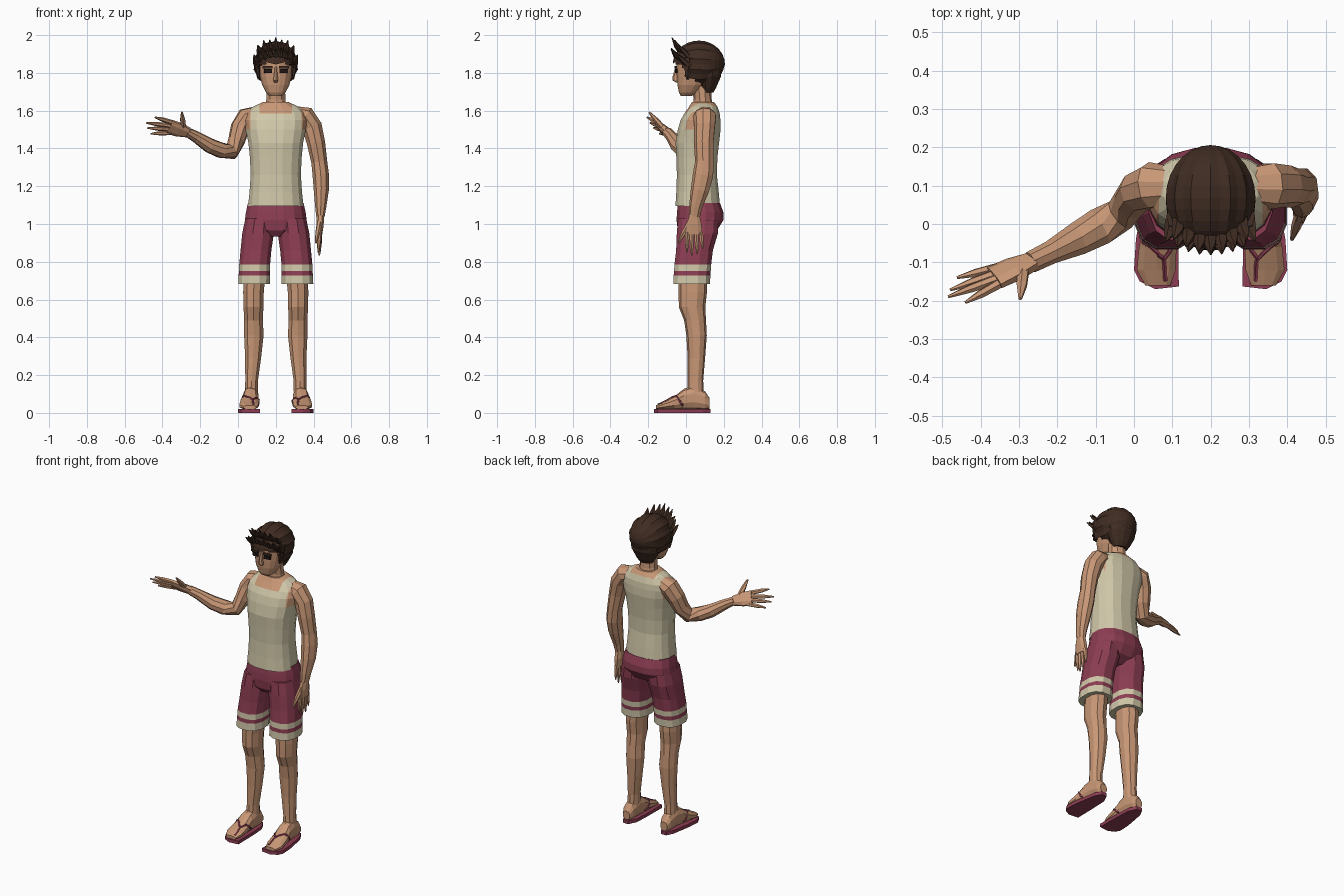
import bpy, bmesh, math
from mathutils import Vector
from mathutils.bvhtree import BVHTree

if "Cube" in bpy.data.objects:
    bpy.data.objects.remove(bpy.data.objects["Cube"])

MID = 0.2  # x of the body's plane of symmetry


def material(name, rgb):
    m = bpy.data.materials.new(name)
    m.use_nodes = True
    m.diffuse_color = (*rgb, 1)
    m.node_tree.nodes["Principled BSDF"].inputs["Base Color"].default_value = (*rgb, 1)
    return m


SKIN = material("skin tan", (0.58, 0.31, 0.18))
CREAM = material("cream cloth", (0.64, 0.58, 0.40))
CRIMSON = material("crimson cloth", (0.27, 0.048, 0.088))
HAIR = material("dark brown hair", (0.05, 0.025, 0.016))
DARK = material("near black", (0.012, 0.008, 0.007))


def finish(name, bm, mats, rule=None):
    bmesh.ops.recalc_face_normals(bm, faces=bm.faces[:])
    if rule:
        for f in bm.faces:
            f.material_index = rule(f.calc_center_median())
    me = bpy.data.meshes.new(name)
    bm.to_mesh(me)
    bm.free()
    for m in mats:
        me.materials.append(m)
    ob = bpy.data.objects.new(name, me)
    bpy.context.collection.objects.link(ob)
    return ob


def tube(path, n=8, ref=(1, 0, 0), axis=None, p=2.0):
    """Skin superellipse rings (x, y, z, half width along ref, half depth)."""
    bm = bmesh.new()
    pts = [Vector(q[:3]) for q in path]
    rings = []
    for i, q in enumerate(path):
        d = Vector(axis) if axis else pts[min(i + 1, len(pts) - 1)] - pts[max(i - 1, 0)]
        d.normalize()
        u = Vector(ref)
        u = (u - d * u.dot(d)).normalized()
        v = d.cross(u)
        ring = []
        for k in range(n):
            a = math.tau * (k + 0.5) / n
            c, s = math.cos(a), math.sin(a)
            c = math.copysign(abs(c) ** (2 / p), c) * q[3]
            s = math.copysign(abs(s) ** (2 / p), s) * q[4]
            ring.append(bm.verts.new(pts[i] + u * c + v * s))
        rings.append(ring)
    for a, b in zip(rings, rings[1:]):
        for k in range(n):
            bm.faces.new((a[k], a[(k + 1) % n], b[(k + 1) % n], b[k]))
    bm.faces.new(rings[0])
    bm.faces.new(rings[-1])
    return bm


def stack(rows, n=16, p=2.4):
    """Horizontal rings given as (z, front y, back y, half width) about the middle."""
    return tube([(MID, (a + b) / 2, z, w, (b - a) / 2) for z, a, b, w in rows],
                n, axis=(0, 0, 1), p=p)


def limb(name, path, mat=SKIN, **kw):
    return finish(name, tube(path, **kw), [mat])


def box(name, centre, size, mat, turn=0):
    bm = bmesh.new()
    bmesh.ops.create_cube(bm, size=1)
    for v in bm.verts:
        v.co = Vector([a * b for a, b in zip(v.co, size)])
        v.co.y += v.co.x * turn
        v.co += Vector(centre)
    return finish(name, bm, [mat])


# Torso: vest with skin showing at the neckline and armholes
bm = stack([(1.095, -.058, .182, .149), (1.17, -.053, .175, .141), (1.26, -.05, .165, .135),
            (1.35, -.053, .168, .139), (1.43, -.057, .177, .147), (1.5, -.045, .185, .162),
            (1.55, -.03, .184, .168), (1.585, -.01, .18, .16), (1.62, .015, .168, .125),
            (1.645, .03, .15, .07)])
for dx in (-.135, -.085, .085, .135):
    bmesh.ops.bisect_plane(bm, geom=bm.verts[:] + bm.edges[:] + bm.faces[:],
                           plane_co=(MID + dx, 0, 0), plane_no=(1, 0, 0))


def vest_rule(c):
    dx = abs(c.x - MID)
    neckline = c.z > (1.585 if c.y < .08 else 1.63) and dx < .085
    return int(neckline or c.z > 1.63 or (dx > .135 and c.z > 1.47))


finish("vest_torso", bm, [CREAM, SKIN], vest_rule)
limb("neck", [(MID, .092, 1.6, .064, .055), (MID, .088, 1.66, .053, .048),
              (MID, .08, 1.76, .052, .05)], axis=(0, 0, 1), n=10)

# Shorts: seat plus two striped legs
finish("shorts_seat", stack([(.935, -.02, .11, .07), (.965, -.045, .165, .15),
                             (1.02, -.052, .2, .166), (1.06, -.05, .2, .161),
                             (1.11, -.044, .183, .15)]), [CRIMSON])
for s, side in ((1, "left"), (-1, "right")):
    def X(d):
        return MID + s * d

    legs = [(.085, .065, 1.03, .078, .11), (.094, .06, .95, .086, .112),
            (.105, .045, .86, .084, .1), (.112, .036, .785, .084, .1),
            (.113, .034, .752, .084, .1), (.114, .032, .728, .085, .1),
            (.115, .03, .683, .086, .1)]
    finish("shorts_leg_" + side,
           tube([(X(d), *r) for d, *r in legs], n=12, axis=(0, 0, 1), p=2.4),
           [CRIMSON, CREAM], lambda c: int(.752 < c.z < .785 or c.z < .728))

    # Bare leg with forward knee and calf at the back
    limb("leg_" + side, [(X(d), *r) for d, *r in (
        (.11, .035, .75, .06, .075), (.118, .036, .64, .057, .075), (.118, .032, .56, .055, .07),
        (.118, .048, .49, .052, .058), (.116, .056, .41, .054, .054),
        (.12, .055, .29, .044, .046), (.128, .05, .17, .035, .041),
        (.13, .05, .07, .036, .046))], n=10, axis=(0, 0, 1), p=2.2)

    # Foot, sandal sole and thong straps laid on the foot
    foot = tube([(X(d), *r) for d, *r in (
        (.132, .125, .05, .024, .028), (.132, .1, .065, .036, .05), (.132, .04, .08, .041, .064),
        (.134, -.01, .072, .044, .056), (.138, -.06, .053, .051, .036),
        (.142, -.12, .038, .053, .02), (.138, -.16, .029, .034, .011))],
        n=10, axis=(0, -1, 0), p=2.3)
    surface = BVHTree.FromBMesh(foot)
    finish("foot_" + side, foot, [SKIN])

    bm = bmesh.new()
    outline = [(.15, .13), (.115, .13), (.09, .08), (.085, -.02), (.083, -.163), (.145, -.17),
               (.185, -.15), (.2, -.12), (.195, -.04), (.172, .09)]
    sole = bm.faces.new([bm.verts.new((X(d), y, 0)) for d, y in outline])
    up = bmesh.ops.extrude_face_region(bm, geom=[sole])["geom"]
    bmesh.ops.translate(bm, verts=[v for v in up if isinstance(v, bmesh.types.BMVert)],
                        vec=(0, 0, .021))
    finish("sandal_sole_" + side, bm, [CRIMSON])

    for part, ends in (("stem", ((.116, -.155, .06), (.118, -.1, .1))),
                       ("outer", ((.118, -.105, .1), (.165, -.06, .1), (.192, -.01, .03))),
                       ("inner", ((.118, -.105, .1), (.1, -.06, .08), (.085, -.01, .03)))):
        path = []
        for a, b in zip(ends, ends[1:]):
            for k in range(5):
                q = Vector(a).lerp(Vector(b), k / 4)
                q.x = X(q.x)
                hit = surface.find_nearest(q)[0]
                if not path or (hit - Vector(path[-1][:3])).length > .004:
                    path.append((*hit, .006, .006))
        limb(f"sandal_strap_{part}_{side}", path, CRIMSON, n=5, ref=(.3, .2, 1))

    # Eyes and brows
    box("eye_" + side, (X(.041), -.051, 1.81), (.042, .009, .02), DARK, s * .12)
    box("brow_" + side, (X(.043), -.054, 1.831), (.052, .009, .013), HAIR, s * .12)
    limb("sideburn_" + side, [(X(.1), .02, 1.88, .03, .016), (X(.097), .012, 1.82, .024, .014),
                              (X(.09), .008, 1.765, .008, .006)], HAIR, n=6, ref=(0, 1, 0))

# Head and nose
finish("head", stack([(1.678, -.028, .03, .034), (1.695, -.038, .06, .052),
                      (1.735, -.046, .1, .073), (1.78, -.05, .14, .085),
                      (1.82, -.052, .17, .091), (1.87, -.052, .18, .094),
                      (1.92, -.035, .165, .082)]), [SKIN])
limb("nose", [(MID, -.049, 1.83, .006, .008), (MID, -.055, 1.78, .012, .016),
              (MID, -.054, 1.76, .015, .018), (MID, -.046, 1.75, .01, .008)],
     n=6, axis=(0, 0, 1))

# Hair cap: ridged strands running from forehead to nape
bm = bmesh.new()
bmesh.ops.create_uvsphere(bm, u_segments=28, v_segments=14, radius=1)
for v in bm.verts:
    strand = round(math.atan2(v.co.y, v.co.x) / math.tau * 28)
    r = 1.0 if strand % 2 else .95
    x, y, z = v.co.x * r, v.co.z, v.co.y * r
    v.co = (MID + .12 * x, .068 + .138 * y - .03 * max(0, -z), 1.845 + .126 * z - .025 * min(0, z) * -y)


def below_hairline(f):
    c = f.calc_center_median()
    return c.z < (1.85 if c.y < -.01 else 1.78 if c.y < .05 else 1.70)


bmesh.ops.delete(bm, geom=[f for f in bm.faces if below_hairline(f)], context="FACES")
finish("hair_cap", bm, [HAIR])
limb("hair_nape", [(MID, .12, 1.86, .1, .075), (MID, .12, 1.78, .092, .067),
                   (MID, .115, 1.72, .062, .045), (MID, .115, 1.695, .045, .03)],
     HAIR, n=12, axis=(0, 0, 1))

# Upswept fringe in two rows
for row, (count, y, z, rise) in enumerate(((9, -.04, 1.875, .05), (7, -.035, 1.92, .06))):
    for k in range(count):
        t = 2 * k / (count - 1) - 1
        x = MID + t * (.1 - .02 * row)
        y0, lift = y + .035 * t * t, rise * (1 - .35 * t * t) + .008 * (k % 2)
        z0 = z - .012 * t * t
        limb(f"fringe_spike_{row}_{k}",
             [(x, y0 + .015, z0 - .02, .019, .016), (x + .006 * t, y0 - .018, z0 + lift * .35, .016, .012),
              (x + .016 * t, y0 - .04, z0 + lift, .002, .002)], HAIR, n=5)

# Left arm hanging, right arm bent and raised to the side
limb("arm_left", [(.3, .1, 1.585, .05, .04), (.355, .1, 1.57, .062, .056),
                  (.392, .1, 1.515, .056, .054), (.413, .095, 1.43, .053, .049),
                  (.43, .098, 1.33, .05, .043), (.438, .092, 1.26, .056, .044),
                  (.441, .075, 1.18, .05, .041), (.438, .052, 1.09, .036, .03),
                  (.436, .045, 1.04, .031, .023)], n=9, ref=(0, 1, 0))
limb("arm_right", [(.1, .1, 1.585, .05, .04), (.045, .1, 1.565, .062, .054),
                   (.012, .085, 1.51, .055, .052), (-.008, .06, 1.44, .052, .045),
                   (-.035, .025, 1.382, .045, .043), (-.09, -.008, 1.39, .05, .042),
                   (-.15, -.04, 1.415, .044, .04), (-.22, -.075, 1.46, .031, .031),
                   (-.27, -.1, 1.488, .029, .025)], n=9, ref=(0, -1, 0))


def hand(side, wrist, knuckle, across, tips, thumb):
    w, k, a = Vector(wrist), Vector(knuckle), Vector(across).normalized()
    limb("palm_" + side, [(*w, .028, .022), (*w.lerp(k, .5), .042, .021), (*k, .046, .015)],
         n=8, ref=a, p=2.5)
    for i, tip in enumerate(tips):
        base = k + a * (.035 - .0235 * i) + (w - k) * .12
        tip = Vector(tip)
        limb(f"finger_{side}_{i}", [(*base, .013, .013), (*base.lerp(tip, .55), .012, .011),
                                    (*tip, .004, .004)], n=6, ref=a)
    base, tip = w.lerp(k, .25) + a * .015, Vector(thumb)
    limb("thumb_" + side, [(*base, .016, .016), (*base.lerp(tip, .55), .015, .013),
                           (*tip, .005, .005)], n=6, ref=Vector(wrist) - k)


hand("left", (.436, .045, 1.05), (.432, .042, .945), (0, -1, 0),
     [(.425, .005, .85), (.43, .03, .832), (.432, .06, .84), (.432, .088, .87)],
     (.412, -.04, .9))
hand("right", (-.262, -.096, 1.484), (-.365, -.14, 1.515), (0, -.62, .78),
     [(-.44, -.205, 1.565), (-.485, -.19, 1.535), (-.48, -.172, 1.508), (-.462, -.14, 1.478)],
     (-.297, -.195, 1.592))
